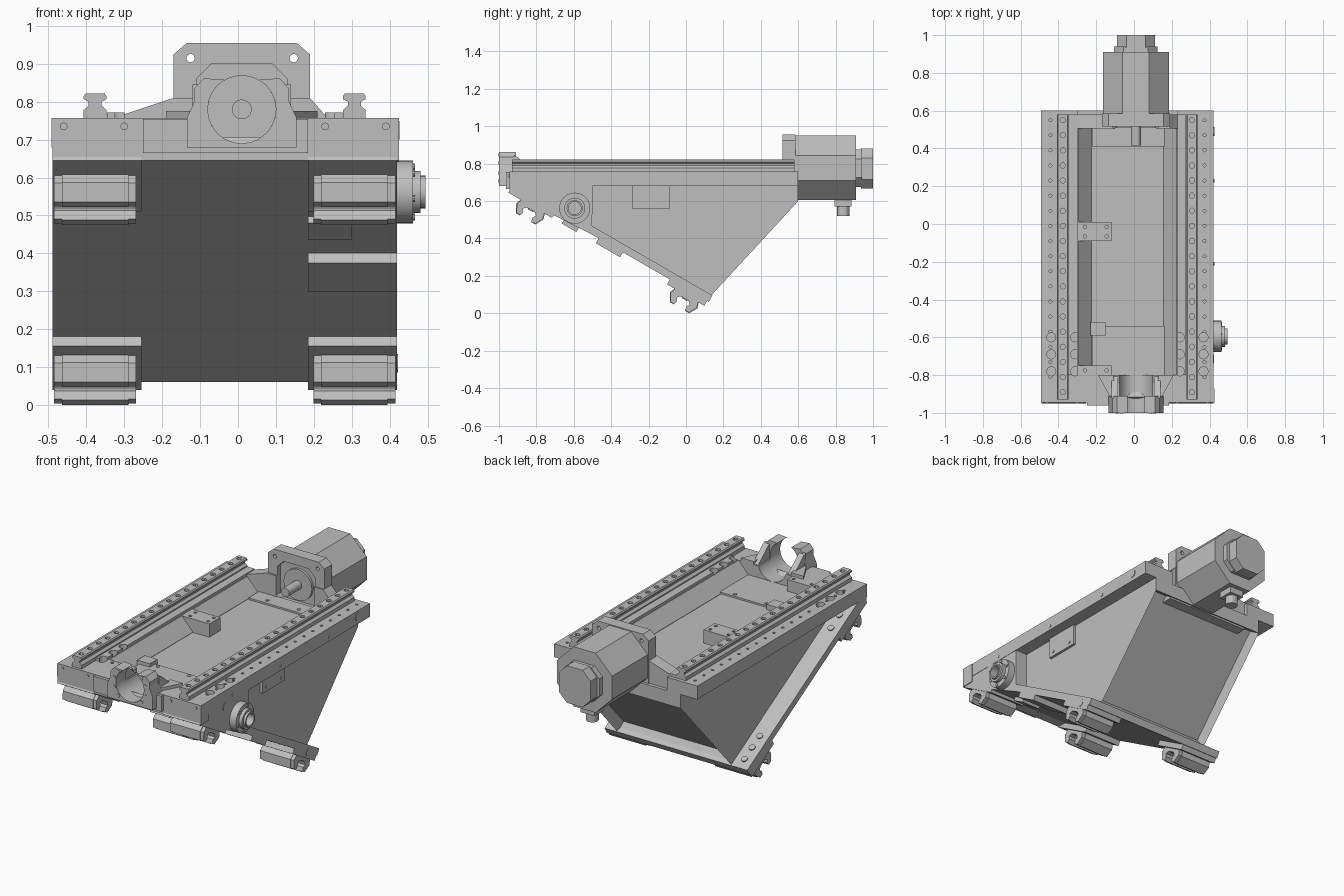
import bpy, bmesh, math
from mathutils import Vector, Matrix

cube = bpy.data.objects.get("Cube")
if cube:
    bpy.data.objects.remove(cube)

GREY = (0.52, 0.52, 0.52, 1)
mat = bpy.data.materials.new("machine grey")
mat.use_nodes = True
mat.diffuse_color = GREY
mat.node_tree.nodes["Principled BSDF"].inputs["Base Color"].default_value = GREY
parts = []


def finish(name, bm):
    bmesh.ops.recalc_face_normals(bm, faces=bm.faces)
    me = bpy.data.meshes.new(name)
    bm.to_mesh(me)
    bm.free()
    me.materials.append(mat)
    ob = bpy.data.objects.new(name, me)
    bpy.context.collection.objects.link(ob)
    parts.append(ob)
    return ob


def prism(name, pts, axis, a, b, inset_back=False):
    """Extrude a closed profile along an axis from a to b."""
    place = {"x": lambda p: (a, p[0], p[1]), "y": lambda p: (p[0], a, p[1]),
             "z": lambda p: (p[0], p[1], a)}[axis]
    bm = bmesh.new()
    f = bm.faces.new([bm.verts.new(place(p)) for p in pts])
    r = bmesh.ops.extrude_face_region(bm, geom=[f])
    d = Vector([(b - a) * (axis == k) for k in "xyz"])
    bmesh.ops.translate(bm, verts=[v for v in r["geom"] if isinstance(v, bmesh.types.BMVert)], vec=d)
    if inset_back:
        bmesh.ops.recalc_face_normals(bm, faces=bm.faces)
        bm.normal_update()
        back = [f for f in bm.faces if f.normal.y > 0.5 and f.normal.z < -0.4]
        bmesh.ops.inset_region(bm, faces=back, thickness=0.015, depth=-0.06, use_even_offset=True)
    return finish(name, bm)


def box(name, x0, x1, y0, y1, z0, z1):
    return prism(name, [(x0, y0), (x1, y0), (x1, y1), (x0, y1)], "z", z0, z1)


def tubes(name, spots, r, depth, direction=(0, 0, 1), sides=16):
    """Cylinders centred on the given spots."""
    bm = bmesh.new()
    rot = Vector((0, 0, 1)).rotation_difference(Vector(direction)).to_matrix().to_4x4()
    for s in spots:
        bmesh.ops.create_cone(bm, cap_ends=True, segments=sides, radius1=r, radius2=r,
                              depth=depth, matrix=Matrix.Translation(s) @ rot)
    return finish(name, bm)


def cut(target, cutter):
    m = target.modifiers.new("cut", "BOOLEAN")
    m.object, m.operation, m.solver = cutter, "DIFFERENCE", "EXACT"
    dg = bpy.context.evaluated_depsgraph_get()
    target.data = bpy.data.meshes.new_from_object(target.evaluated_get(dg))
    target.modifiers.clear()
    parts.remove(cutter)
    bpy.data.objects.remove(cutter)


def slope(s, n):
    """Point on the 30 degree underside: s runs down it, n stands off it."""
    return (-0.95 + 0.866 * s - 0.5 * n, 0.645 - 0.5 * s - 0.866 * n)


def slab(name, x0, x1, s0, s1, n0, n1):
    return prism(name, [slope(s0, n0), slope(s1, n0), slope(s1, n1), slope(s0, n1)], "x", x0, x1)


MID = -0.035   # bed centre line
AX, AZ = 0.01, 0.78   # drive axis

# Wedge body and inclined plate
prism("wedge_body", [slope(0.05, -0.05), slope(1.2, -0.04), (0.13, 0.09), (0.6, 0.6), (0.6, 0.68),
                     (-0.88, 0.68)], "x", -0.385, 0.345, True)
slab("inclined_plate", -0.49, 0.42, 0, 1.22, -0.07, -0.03)
prism("side_cheek", [(-0.945, 0.7), (-0.945, 0.645), slope(0.5, -0.03), (-0.5, 0.7)], "x", 0.185, 0.42)

# Bed strips, rails, trough sides and their bolt holes
row = [0.55 - 0.08 * i for i in range(19)]
for side, tag in ((-1, "right"), (1, "left")):
    inner, outer = MID + side * 0.265, MID + side * 0.457
    big = [(MID + side * x, y, 0.757) for x in (0.277, 0.403) for y in (-0.6, -0.69, -0.78)]
    strip = box(tag + "_bed_strip", min(inner, outer), max(inner, outer), -0.945, 0.6, 0.68, 0.757)
    cut(strip, tubes("cutter", [(MID + side * 0.408, y, 0.757) for y in row], 0.008, 0.04, sides=10))
    cut(strip, tubes("cutter", big, 0.024, 0.12))
    c = MID + side * 0.342
    half = [(0.03, 0.757), (0.03, 0.778), (0.017, 0.79), (0.017, 0.8), (0.03, 0.807), (0.03, 0.815), (0.025, 0.822)]
    rail = prism(tag + "_rail", [(c + x, z) for x, z in half] + [(c - x, z) for x, z in reversed(half)],
                 "y", -0.93, 0.58)
    cut(rail, tubes("cutter", [(c, y, 0.822) for y in row], 0.014, 0.04, sides=12))
    lip = [inner, inner + side * 0.046]
    ridge = box(tag + "_strip_ridge", min(lip), max(lip), -0.8, 0.58, 0.757, 0.772)
    cut(ridge, tubes("cutter", big, 0.024, 0.12))
    face = [(MID + side * x, -0.945, 0.735) for x in (0.265, 0.425)]
    tubes(tag + "_front_screws", face, 0.01, 0.008, (0, 1, 0))
    wall = [(0.265, 0.675), (0.19, 0.675), (0.19, 0.682), (0.26, 0.757), (0.265, 0.757)]
    prism(tag + "_trough_wall", [(MID + side * x, z) for x, z in wall], "y", -0.8, 0.56)

# Bed front, bored for the drive screw
front = [box("front_apron", -0.49, 0.425, -0.945, -0.87, 0.645, 0.757),
         box("front_bridge", -0.3, 0.23, -0.945, -0.8, 0.665, 0.757),
         box("front_step", -0.25, 0.185, -0.962, -0.94, 0.665, 0.755)]
for part in front:
    cut(part, tubes("cutter", [(AX, -0.88, AZ)], 0.09, 0.3, (0, 1, 0), 24))

# Bed back and floor plates
prism("back_bridge", [(-0.3, 0.6), (0.23, 0.6), (0.23, 0.765), (0.19, 0.81), (-0.17, 0.81), (-0.3, 0.767)],
      "y", 0.505, 0.58)
box("floor_plate_front", -0.22, 0.165, -0.8, -0.54, 0.675, 0.69)
box("floor_plate_back", -0.22, 0.165, 0.41, 0.51, 0.675, 0.69)
tubes("floor_screws", [(x, y, 0.69) for x in (-0.12, 0.08) for y in (-0.56, 0.44)], 0.01, 0.008)

# Sensor blocks in the trough
for i, y0 in enumerate((-0.09, -0.85)):
    block = box("sensor_block_%d" % i, -0.3, -0.12, y0, y0 + 0.1, 0.68, 0.757)
    cut(block, tubes("cutter", [(x, y0 + d, 0.757) for x in (-0.26, -0.145) for d in (0.025, 0.075)],
                     0.009, 0.04, sides=10))
box("small_trough_block", -0.23, -0.15, -0.59, -0.52, 0.68, 0.71)

# Open bearing holder at the front
arc = [math.radians(60 - i * 15) for i in range(21)]
ring = [(AX + 0.09 * math.cos(a), AZ + 0.09 * math.sin(a)) for a in arc]
prism("bearing_holder", [(-0.135, 0.68), (-0.135, 0.757), (-0.115, 0.8), (-0.115, 0.835), (-0.09, 0.862)]
      + ring[::-1] + [(0.11, 0.862), (0.135, 0.835), (0.135, 0.8), (0.155, 0.757), (0.155, 0.68)],
      "y", -1.0, -0.91)
for sign in (-1, 1):
    foot = [AX + sign * 0.095, AX + sign * 0.13]
    prism("holder_gusset", [(-0.92, 0.75), (-0.92, 0.845), (-0.9, 0.835), (-0.8, 0.75)], "x", min(foot), max(foot))
    prism("holder_wing", [(AX + sign * 0.1, -0.92), (AX + sign * 0.135, -0.92), (AX + sign * 0.2, -0.8),
                          (AX + sign * 0.12, -0.8)], "z", 0.7, 0.775)
tubes("holder_screws", [(AX + sx * x, -1.0, z) for sx in (-1, 1)
                        for x, z in ((0.098, 0.805), (0.098, 0.75), (0.075, 0.707), (0.075, 0.848))],
      0.01, 0.006, (0, 1, 0), 10)


def octagon(hx, hz, c, z):
    q = [(hx, hz - c), (hx - c, hz), (c - hx, hz), (-hx, hz - c),
         (-hx, c - hz), (c - hx, -hz), (hx - c, -hz), (hx, c - hz)]
    return [(AX + x, z + y) for x, y in q]


# Motor plate, motor and shaft
plate = prism("motor_plate", [(-0.17, 0.62), (0.19, 0.62), (0.19, 0.925), (0.155, 0.955),
                              (-0.135, 0.955), (-0.17, 0.925)], "y", 0.515, 0.585)
cut(plate, tubes("cutter", [(x, 0.55, 0.915) for x in (-0.125, 0.147)], 0.011, 0.2, (0, 1, 0)))
for part in (plate, parts[[p.name for p in parts].index("back_bridge")]):
    cut(part, prism("cutter", octagon(0.12, 0.12, 0.04, AZ), "y", 0.4, 0.545))
prism("motor_body", octagon(0.175, 0.172, 0.105, 0.778), "y", 0.58, 0.91)
prism("motor_cap", octagon(0.115, 0.1, 0.05, 0.775), "y", 0.91, 0.94)
prism("encoder_housing", octagon(0.1, 0.107, 0.05, 0.773), "y", 0.935, 1.0)
tubes("motor_shaft", [(AX, 0.5, AZ)], 0.026, 0.17, (0, 1, 0), 24)
tubes("motor_pilot_disc", [(AX, 0.54, AZ)], 0.09, 0.02, (0, 1, 0), 32)
tubes("cable_gland", [(AX, 0.84, 0.57)], 0.034, 0.1, sides=12)
box("gland_base", AX - 0.045, AX + 0.045, 0.795, 0.885, 0.57, 0.61)

# Carriages and pads on the inclined underside
hook = [(0.075, 0), (0.085, 0.03), (0.06, 0.075), (0.035, 0.075), (0.03, 0.052), (0.042, 0.036), (0.026, 0.02)]
shape = hook + [(-u, n) for u, n in reversed(hook)]
for xc in (-0.377, 0.307):
    for s, p0, p1 in ((0.15, 0, 0.27), (1.1, 0.98, 1.21)):
        slab("carriage_pad", *((-0.49, -0.255) if xc < 0 else (0.185, 0.42)), p0, p1, -0.04, 0)
        prism("carriage_ends", [slope(s + u * 0.95, n * 0.96) for u, n in shape], "x", xc - 0.108, xc + 0.108)
        prism("carriage_body", [slope(s + u, n) for u, n in shape], "x", xc - 0.088, xc + 0.088)
        y, z = slope(s, 0.02)
        tubes("carriage_bolts", [(xc + d, y, z) for d in (-0.06, 0.06)], 0.016, 0.008, (0, 0.5, 0.866), 12)
slab("switch_pad", 0.185, 0.42, 0.54, 0.69, -0.04, 0)
slab("switch_bracket", 0.185, 0.3, 0.33, 0.42, -0.04, 0)

# Bolts on the upper face of the exposed flange
spots = [slope(s, -0.07) for s in (0.07, 0.16, 0.25, 1.0, 1.08, 1.16)]
tubes("flange_bolts", [(-0.437, y, z) for y, z in spots], 0.018, 0.012, (0, 0.5, 0.866), 12)

# Side port, side cover and side screws
port = [tubes("port_flange", [(0.44, -0.595, 0.562)], 0.083, 0.044, (1, 0, 0), 32),
        tubes("port_neck", [(0.46, -0.595, 0.562)], 0.056, 0.044, (1, 0, 0), 32),
        tubes("port_lip", [(0.475, -0.595, 0.562)], 0.043, 0.04, (1, 0, 0), 32)]
for p in port:
    cut(p, tubes("cutter", [(0.47, -0.595, 0.562)], 0.034, 0.075, (1, 0, 0), 32))
angles = [math.radians(60 * i + 15) for i in range(6)]
tubes("port_screws", [(0.463, -0.595 + 0.069 * math.cos(a), 0.562 + 0.069 * math.sin(a)) for a in angles],
      0.009, 0.008, (1, 0, 0), 10)
box("side_cover", 0.33, 0.36, -0.29, -0.085, 0.56, 0.685)
tubes("cover_screws", [(0.36, y, 0.585) for y in (-0.255, -0.12)], 0.008, 0.008, (1, 0, 0), 10)
tubes("side_screws", [(0.422, y, 0.705) for y in (-0.65, -0.21, 0.23)], 0.009, 0.006, (1, 0, 0), 10)
tubes("lifting_bosses", [(0.416, -0.715, 0.665), (0.418, 0.49, 0.725), (0.414, 0.045, 0.11)],
      0.024, 0.016, (1, 0, 0), 20)

# Smooth the round parts, keep edges sharp
bpy.ops.object.select_all(action="DESELECT")
for ob in parts:
    ob.select_set(True)
bpy.context.view_layer.objects.active = parts[0]
bpy.ops.object.shade_smooth_by_angle(angle=math.radians(30))
